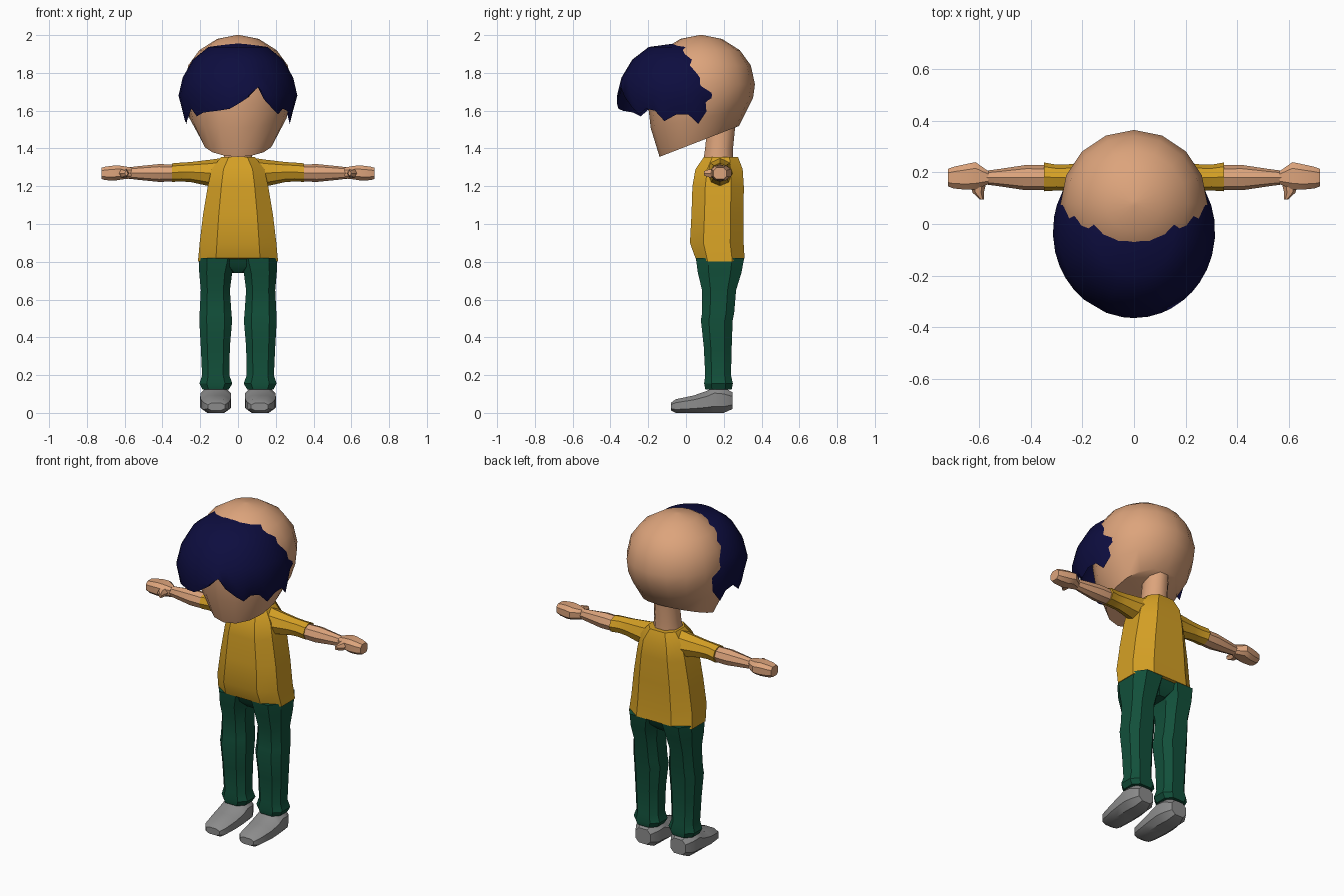
import bpy, bmesh
from math import sin, cos, pi, radians
from mathutils import Vector

cube = bpy.data.objects.get("Cube")
if cube:
    bpy.data.objects.remove(cube, do_unlink=True)


def material(name, rgb):
    m = bpy.data.materials.new(name)
    m.use_nodes = True
    m.diffuse_color = (*rgb, 1)
    bsdf = next(n for n in m.node_tree.nodes if n.type == 'BSDF_PRINCIPLED')
    bsdf.inputs["Base Color"].default_value = (*rgb, 1)
    bsdf.inputs["Roughness"].default_value = 0.8
    return m


SKIN = material("skin", (0.72, 0.37, 0.2))
SHIRT = material("yellow_shirt", (0.66, 0.35, 0.018))
TROUSERS = material("green_trousers", (0.006, 0.08, 0.043))
HAIR = material("navy_hair", (0.004, 0.004, 0.05))
SHOE = material("grey_shoe", (0.26, 0.26, 0.26))


def finish(name, bm, mat, angle=35):
    bmesh.ops.remove_doubles(bm, verts=bm.verts, dist=0.0005)
    bmesh.ops.recalc_face_normals(bm, faces=bm.faces)
    mesh = bpy.data.meshes.new(name)
    bm.to_mesh(mesh)
    bm.free()
    mesh.materials.append(mat)
    ob = bpy.data.objects.new(name, mesh)
    bpy.context.collection.objects.link(ob)
    bpy.ops.object.select_all(action='DESELECT')
    ob.select_set(True)
    bpy.context.view_layer.objects.active = ob
    bpy.ops.object.shade_smooth_by_angle(angle=radians(angle))
    return ob


def circle(n, phase=0.0):
    return [(cos(2 * pi * (i + phase) / n), sin(2 * pi * (i + phase) / n)) for i in range(n)]


# Rounded box section for the clothes
BOX = [(1, -.5), (1, .5), (.55, 1), (-.55, 1), (-1, .5), (-1, -.5), (-.55, -1), (.55, -1)]


def loft(name, mat, axis, rings, section, side=1, angle=35):
    """Skin rings of (position, centre u, centre v, radius u, radius v, tilt) along an axis."""
    bm = bmesh.new()
    loops = []
    for t, u, v, ru, rv, *tilt in rings:
        loop = []
        for a, b in section:
            p, q = u + a * ru, v + b * rv
            w = t + (tilt[0] * b * rv if tilt else 0)
            co = {'x': (w, p, q), 'y': (p, w, q), 'z': (p, q, w)}[axis]
            loop.append(bm.verts.new(Vector((co[0] * side, co[1], co[2]))))
        loops.append(loop)
    n = len(section)
    for lo, hi in zip(loops, loops[1:]):
        for i in range(n):
            bm.faces.new((lo[i], lo[(i + 1) % n], hi[(i + 1) % n], hi[i]))
    bm.faces.new(loops[0])
    bm.faces.new(loops[-1])
    return finish(name, bm, mat, angle)


# Head with a flat sloping jaw underside, and neck
loft("head", SKIN, 'z', [
    (1.437, 0, .07, .19, .21, .388), (1.56, 0, .07, .257, .257, .2),
    (1.65, 0, .077, .278, .278, .06), (1.74, 0, .08, .285, .285),
    (1.84, 0, .08, .263, .263), (1.92, 0, .08, .205, .205),
    (1.98, 0, .08, .11, .11), (2.0, 0, .08, .01, .01)], circle(16), angle=45)
loft("neck", SKIN, 'z', [(1.33, 0, .17, .085, .085), (1.4, 0, .175, .075, .08),
                         (1.55, 0, .19, .07, .08)], circle(8, .5), angle=50)

# Hair: a dome over the brow with a jagged fringe, angle from front -> edge height
FRINGE = [(-120, 1.62), (-108, 1.53), (-100, 1.58), (-88, 1.59), (-76, 1.54), (-66, 1.56),
          (-58, 1.61), (-48, 1.57), (-38, 1.59), (-20, 1.6), (-8, 1.61), (0, 1.635), (10, 1.67),
          (20, 1.725), (27, 1.66), (38, 1.61), (46, 1.58), (54, 1.61), (64, 1.6), (74, 1.545),
          (86, 1.58), (98, 1.58), (108, 1.53), (120, 1.62)]
DOME = [(1.96, 0), (1.937, .5), (1.87, .76), (1.775, .93), (1.68, 1)]
bm = bmesh.new()
columns = []
for deg, edge in FRINGE:
    a = radians(deg)
    tuck = 1 - .09 * abs(sin(a))
    column = []
    for z, r in DOME + [(edge, tuck)]:
        column.append(bm.verts.new((.315 * r * sin(a), -.03 - .335 * r * cos(a), max(z, edge))))
    columns.append(column)
for c, d in zip(columns, columns[1:]):
    for i in range(len(DOME)):
        if i == 0:
            bm.faces.new((c[0], c[1], d[1]))
        else:
            bm.faces.new((c[i], c[i + 1], d[i + 1], d[i]))
hair = finish("hair", bm, HAIR, 60)

# Shirt body, its hem arched up at the middle
shirt = loft("shirt_body", SHIRT, 'z', [
    (.815, 0, .18, .212, .13), (.9, 0, .163, .203, .142), (1.05, 0, .167, .185, .138),
    (1.2, 0, .17, .16, .136), (1.29, 0, .175, .14, .125), (1.355, 0, .185, .09, .09)], BOX, angle=30)
for v in shirt.data.vertices:
    if v.co.z < .83:
        v.co.z = .84 - .18 * abs(v.co.x)

# Seat of the trousers between the legs
loft("trouser_seat", TROUSERS, 'z', [(.74, 0, .18, .035, .06), (.78, 0, .18, .09, .1),
                                     (.835, 0, .18, .15, .122)], BOX)

for side, label in ((1, "left"), (-1, "right")):
    # Sleeve and forearm
    loft(label + "_sleeve", SHIRT, 'x', [
        (.08, .18, 1.275, .08, .075), (.15, .18, 1.27, .065, .07),
        (.25, .18, 1.275, .052, .053), (.3, .18, 1.275, .05, .05),
        (.35, .183, 1.272, .056, .049)], circle(8), side)
    loft(label + "_forearm", SKIN, 'x', [
        (.34, .18, 1.27, .048, .045), (.42, .18, 1.27, .049, .047),
        (.52, .18, 1.27, .034, .037), (.58, .18, 1.27, .026, .03)], circle(8), side)
    # Mitten hand and thumb
    loft(label + "_hand", SKIN, 'x', [
        (.565, .18, 1.27, .025, .029), (.615, .187, 1.272, .053, .036),
        (.65, .183, 1.27, .05, .04), (.7, .18, 1.268, .042, .036),
        (.722, .18, 1.268, .034, .03)], BOX, side)
    loft(label + "_thumb", SKIN, 'y', [
        (.16, .605, 1.27, .032, .026), (.122, .605, 1.268, .022, .024),
        (.096, .591, 1.268, .008, .014)], circle(6), side)
    # Trouser leg with a bent knee and flared cuff
    loft(label + "_trouser_leg", TROUSERS, 'z', [
        (.125, .118, .172, .07, .07), (.155, .117, .172, .087, .076),
        (.2, .118, .17, .072, .068), (.35, .12, .168, .077, .074),
        (.49, .118, .163, .087, .084), (.53, .119, .17, .084, .085),
        (.65, .12, .175, .077, .09), (.74, .118, .178, .087, .115),
        (.82, .108, .18, .1, .128)], BOX, side, angle=25)
    # Shoe from toe to heel
    loft(label + "_shoe", SHOE, 'y', [
        (-.08, .115, .033, .045, .02), (-.055, .115, .036, .065, .036),
        (.04, .118, .046, .078, .046), (.11, .118, .058, .082, .058),
        (.15, .118, .07, .08, .07), (.2, .118, .067, .076, .067),
        (.245, .118, .065, .05, .045)], BOX, side)
